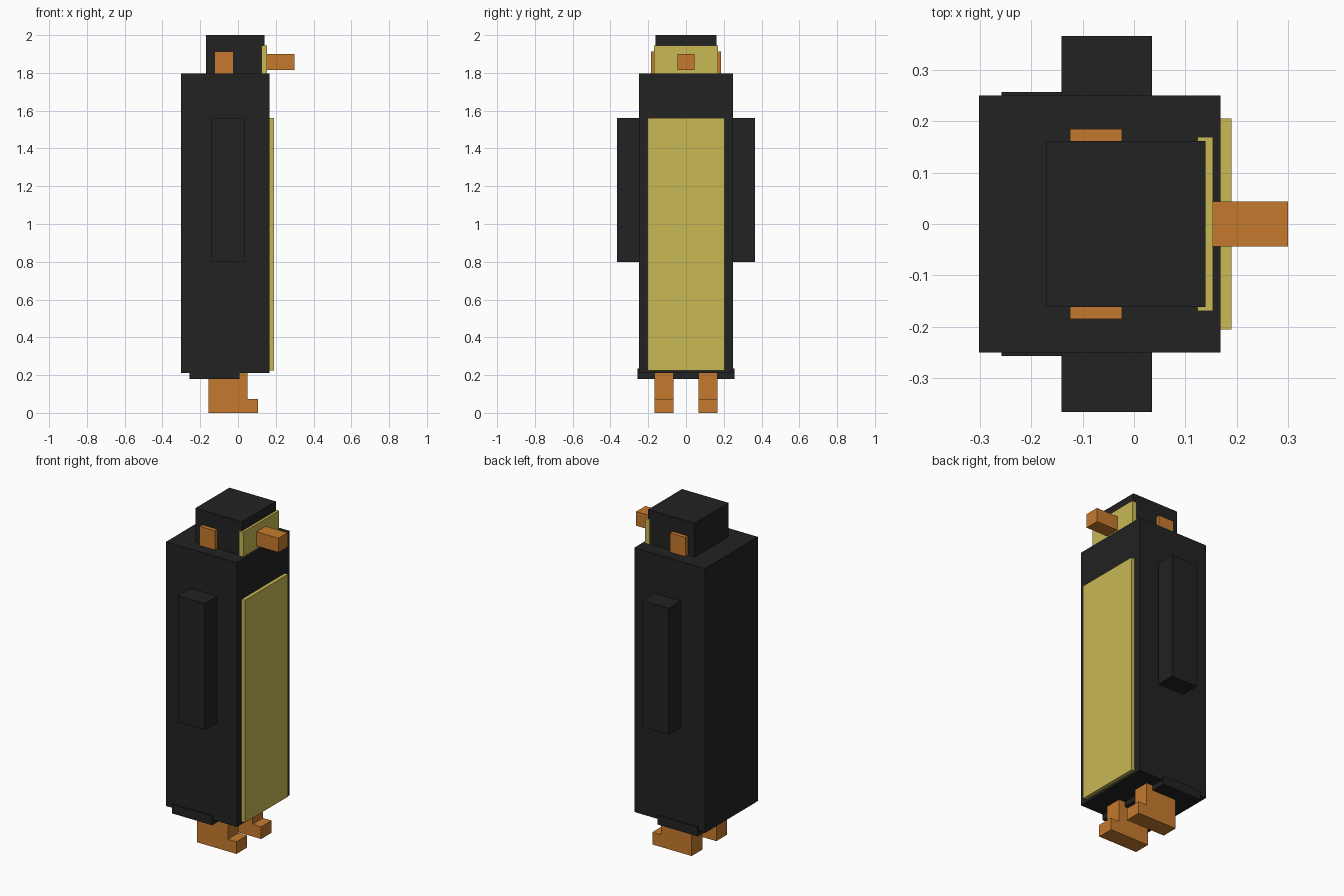
import bpy
import bmesh

cube = bpy.data.objects.get("Cube")
if cube:
    bpy.data.objects.remove(cube, do_unlink=True)


def material(name, rgb):
    mat = bpy.data.materials.new(name)
    mat.use_nodes = True
    mat.diffuse_color = (*rgb, 1)
    mat.node_tree.nodes["Principled BSDF"].inputs["Base Color"].default_value = (*rgb, 1)
    return mat


black = material("black", (0.016, 0.016, 0.016))
yellow = material("pale yellow", (0.58, 0.48, 0.09))
orange = material("orange", (0.565, 0.195, 0.026))


def prism(name, mat, profile, y0, y1):
    """Extrude an (x, z) profile along y."""
    bm = bmesh.new()
    face = bm.faces.new([bm.verts.new((x, y0, z)) for x, z in profile])
    grown = bmesh.ops.extrude_face_region(bm, geom=[face])
    verts = [v for v in grown["geom"] if isinstance(v, bmesh.types.BMVert)]
    bmesh.ops.translate(bm, verts=verts, vec=(0, y1 - y0, 0))
    bmesh.ops.recalc_face_normals(bm, faces=bm.faces)
    mesh = bpy.data.meshes.new(name)
    bm.to_mesh(mesh)
    bm.free()
    mesh.materials.append(mat)
    obj = bpy.data.objects.new(name, mesh)
    bpy.context.collection.objects.link(obj)
    return obj


def box(name, mat, x, y, z):
    """Box from (min, max) ranges on each axis."""
    return prism(name, mat, [(x[0], z[0]), (x[1], z[0]), (x[1], z[1]), (x[0], z[1])], *y)


# Body, head and low tail plate
box("body", black, (-0.302, 0.168), (-0.25, 0.25), (0.21, 1.797))
box("head", black, (-0.17, 0.139), (-0.161, 0.161), (1.797, 2.0))
box("tail_plate", black, (-0.258, 0.008), (-0.257, 0.257), (0.18, 0.235))

# Pale front panels and beak
box("belly", yellow, (0.16, 0.19), (-0.205, 0.205), (0.225, 1.56))
box("face", yellow, (0.124, 0.154), (-0.169, 0.169), (1.797, 1.945))
box("beak", orange, (0.14, 0.3), (-0.044, 0.044), (1.815, 1.9))

# Paired flippers, cheek patches and L-shaped feet
foot = [(-0.155, 0), (0.107, 0), (0.107, 0.073), (0.05, 0.073), (0.05, 0.215), (-0.155, 0.215)]
for side, s in (("left", 1), ("right", -1)):
    box(side + "_flipper", black, (-0.141, 0.035), (s * 0.24, s * 0.366), (0.8, 1.56))
    box(side + "_cheek", orange, (-0.125, -0.023), (s * 0.15, s * 0.185), (1.797, 1.912))
    prism(side + "_foot", orange, foot, s * 0.067, s * 0.167)
